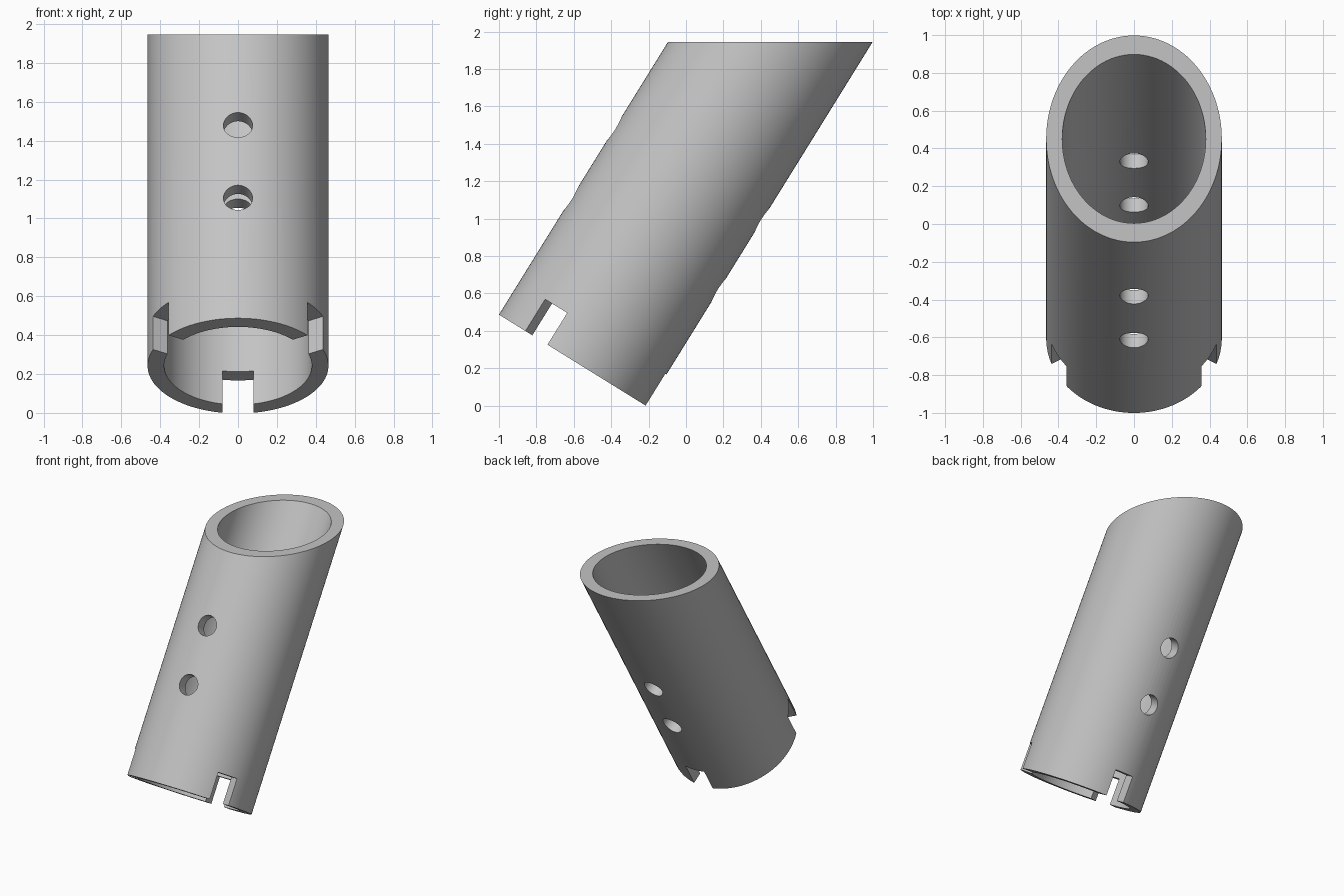
import bpy
import bmesh
from math import sin, cos, pi, radians
from mathutils import Matrix, Vector

if "Cube" in bpy.data.objects:
    bpy.data.objects.remove(bpy.data.objects["Cube"], do_unlink=True)

TILT = radians(31.8)
OUTER, INNER = 0.465, 0.38
TOP = 1.945
SEGMENTS = 96
BASE = Vector((0, -0.605, 0.242))
FRAME = Matrix.Translation(BASE) @ Matrix.Rotation(-TILT, 4, 'X')

grey = bpy.data.materials.new("plain_grey")
grey.use_nodes = True
colour = (0.55, 0.55, 0.55, 1)
grey.diffuse_color = colour
grey.node_tree.nodes["Principled BSDF"].inputs["Base Color"].default_value = colour


def make_object(name, bm):
    bmesh.ops.recalc_face_normals(bm, faces=bm.faces)
    mesh = bpy.data.meshes.new(name)
    bm.to_mesh(mesh)
    bm.free()
    mesh.materials.append(grey)
    obj = bpy.data.objects.new(name, mesh)
    bpy.context.collection.objects.link(obj)
    return obj


# Leaning tube: square-cut lower end, level upper end
bm = bmesh.new()


def ring(radius, upper):
    verts = []
    for i in range(SEGMENTS):
        a = 2 * pi * i / SEGMENTS
        x, y = radius * cos(a), radius * sin(a)
        t = (TOP - BASE.z + y * sin(TILT)) / cos(TILT) if upper else 0
        verts.append(bm.verts.new(FRAME @ Vector((x, y, t))))
    return verts


rings = [ring(OUTER, False), ring(OUTER, True), ring(INNER, True), ring(INNER, False)]
for k, a in enumerate(rings):
    b = rings[(k + 1) % 4]
    for i in range(SEGMENTS):
        j = (i + 1) % SEGMENTS
        bm.faces.new((a[i], a[j], b[j], b[i]))
tube = make_object("slotted_tube", bm)

cutters = []

# Three slots around the lower end
for k in range(3):
    bm = bmesh.new()
    place = (FRAME @ Matrix.Rotation(k * 2 * pi / 3, 4, 'Z')
             @ Matrix.Translation((0, 0.42, 0)) @ Matrix.Diagonal((0.16, 0.3, 0.4, 1)))
    bmesh.ops.create_cube(bm, size=1, matrix=place)
    cutters.append(make_object("slot_cutter", bm))

# Two pin holes straight through front and back walls
for height in (0.73, 1.17):
    bm = bmesh.new()
    place = FRAME @ Matrix.Translation((0, 0, height)) @ Matrix.Rotation(pi / 2, 4, 'X')
    bmesh.ops.create_cone(bm, cap_ends=True, segments=48, radius1=0.075,
                          radius2=0.075, depth=1.2, matrix=place)
    cutters.append(make_object("pin_hole_cutter", bm))

# Cut the openings, then discard the cutters
bpy.ops.object.select_all(action='DESELECT')
bpy.context.view_layer.objects.active = tube
tube.select_set(True)
for cutter in cutters:
    cutter.hide_render = True
    cut = tube.modifiers.new("cut", 'BOOLEAN')
    cut.operation = 'DIFFERENCE'
    cut.solver = 'EXACT'
    cut.object = cutter
    bpy.ops.object.modifier_apply(modifier=cut.name)
    bpy.data.objects.remove(cutter, do_unlink=True)

bpy.ops.object.shade_smooth_by_angle(angle=radians(30))
